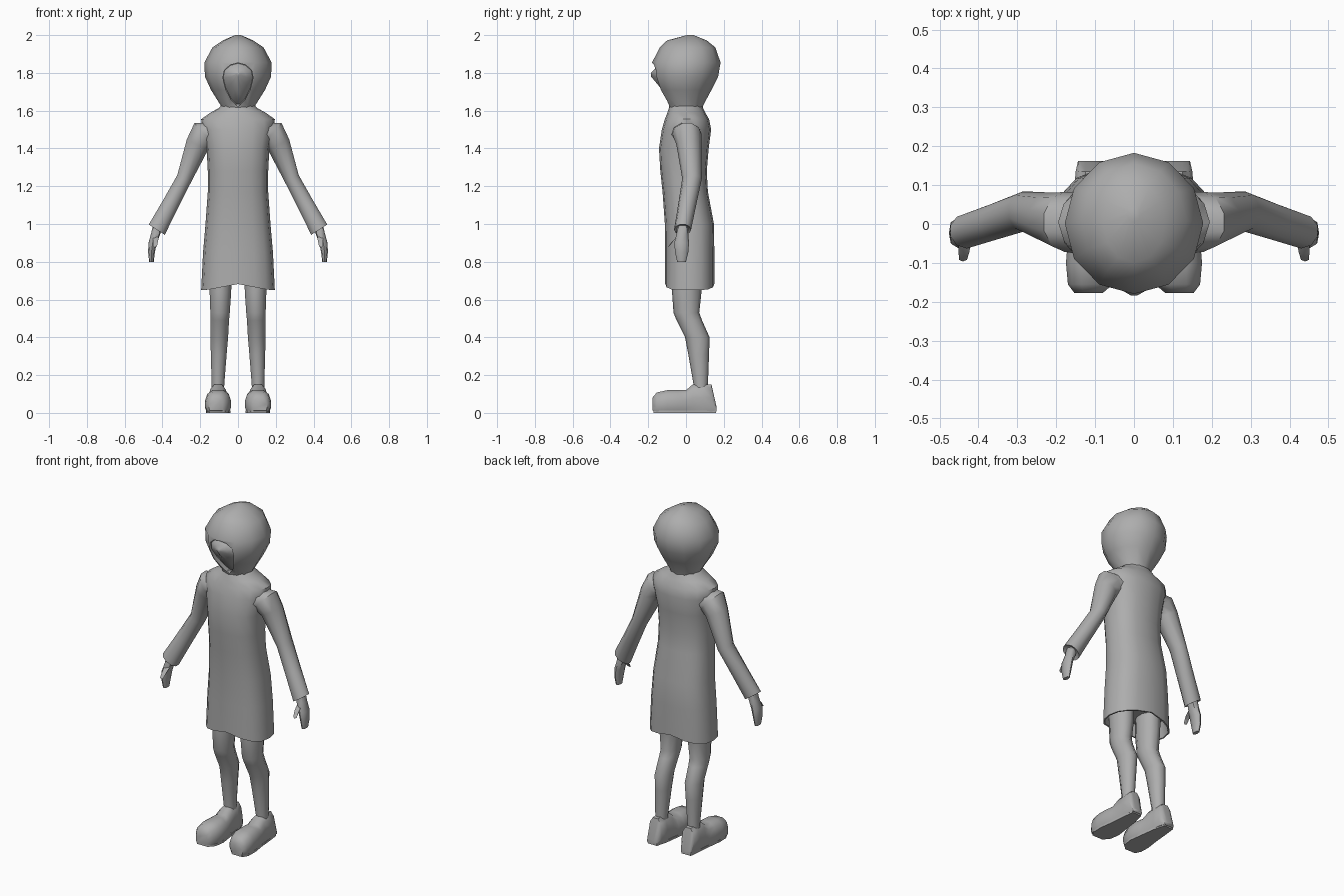
import bpy, bmesh, math
from mathutils import Vector as V

if "Cube" in bpy.data.objects:
    bpy.data.objects.remove(bpy.data.objects["Cube"])

grey = bpy.data.materials.new("plain grey")
grey.diffuse_color = (0.42, 0.42, 0.42, 1)
grey.use_nodes = True
grey.node_tree.nodes["Principled BSDF"].inputs["Base Color"].default_value = grey.diffuse_color


def finish(name, bm, mirror=False):
    bmesh.ops.recalc_face_normals(bm, faces=bm.faces)
    me = bpy.data.meshes.new(name)
    bm.to_mesh(me)
    bm.free()
    me.materials.append(grey)
    ob = bpy.data.objects.new(name, me)
    bpy.context.collection.objects.link(ob)
    if mirror:
        ob.modifiers.new("Mirror", 'MIRROR')
    return ob


def smooth(ob, angle=50):
    bpy.ops.object.select_all(action='DESELECT')
    bpy.context.view_layer.objects.active = ob
    ob.select_set(True)
    bpy.ops.object.shade_smooth_by_angle(angle=math.radians(angle))


def skin(name, rings, mirror=False):
    """Join rings of points into a closed tube."""
    bm = bmesh.new()
    loops = [[bm.verts.new(p) for p in r] for r in rings]
    n = len(loops[0])
    for a, b in zip(loops, loops[1:]):
        for i in range(n):
            j = (i + 1) % n
            bm.faces.new((a[i], a[j], b[j], b[i]))
    bm.faces.new(loops[0])
    bm.faces.new(loops[-1])
    return finish(name, bm, mirror)


def oval(c, u, v, n=8, power=2.0):
    """Oval (or squarer, for power > 2) around c, spanned by u and v."""
    pts = []
    for i in range(n):
        a = 2 * math.pi * i / n
        s, k = math.sin(a), math.cos(a)
        s = math.copysign(abs(s) ** (2 / power), s)
        k = math.copysign(abs(k) ** (2 / power), k)
        pts.append(V(c) + V(u) * s + V(v) * k)
    return pts


def level(z, rx, front, back, cx=0, n=12, power=2.0):
    """Horizontal oval from its half width and its front and back."""
    return oval((cx, (front + back) / 2, z), (rx, 0, 0),
                (0, (back - front) / 2, 0), n, power)


# hooded head
head = skin("hooded_head", [level(*r) for r in [
    (1.60, .085, -.085, .085), (1.63, .093, -.093, .092),
    (1.71, .143, -.15, .135), (1.78, .175, -.178, .17),
    (1.855, .178, -.18, .183), (1.935, .135, -.138, .155),
    (1.972, .08, -.10, .11), (2.0, .015, .005, .04)]])


# face opening: a teardrop cut into the hood
def front_y(z):
    return -.18 + .56 * max(0, 1.79 - z)


half = [(.04, 1.842), (.072, 1.815), (.08, 1.775), (.066, 1.715), (.035, 1.655)]
outline = [(0, 1.853)] + half + [(0, 1.62)] + [(-x, z) for x, z in half[::-1]]


def tear(scale, depth):
    pts = []
    for x, z in outline:
        z = 1.78 + (z - 1.78) * scale
        pts.append(V((x * scale, front_y(z) + depth, z)))
    return pts


cutter = skin("opening_cutter", [[V((p.x, -.3, p.z)) for p in tear(1, 0)], tear(1, .035)])
cutter.hide_render = True
cut = head.modifiers.new("Opening", 'BOOLEAN')
cut.object = cutter
cut.operation = 'DIFFERENCE'
cut.solver = 'EXACT'
bpy.context.view_layer.objects.active = head
bpy.ops.object.modifier_apply(modifier=cut.name)
bpy.data.objects.remove(cutter)

# face with a pointed nose set into the opening
nose = [V((x * .1, -.184, 1.795 + (z - 1.78) * .1)) for x, z in outline]
face = skin("face", [tear(.99, .04), tear(.93, .026), tear(.55, .014), nose])


# coat, with the hem raised at the middle and a hollow underside
def hem(shrink):
    ring = level(.65, .195 - shrink, -.11 + shrink, .15 - shrink, 0, 16, 2.5)
    for p in ring:
        p.z += .032 * max(0, 1 - abs(p.x) / .17)
    return ring


coat_rings = [level(.74, .17, -.09, .13, 0, 16, 2.5), hem(.008), hem(0)]
coat_rings += [level(z, rx, f, b, 0, 16, pw) for z, rx, f, b, pw in [
    (.85, .185, -.11, .15, 2.5), (1.0, .172, -.112, .148, 2.5),
    (1.17, .16, -.124, .116, 2.4), (1.28, .16, -.136, .11, 2.4),
    (1.40, .166, -.143, .12, 2.4), (1.50, .19, -.128, .133, 2.2),
    (1.555, .195, -.112, .122, 2.1), (1.59, .145, -.098, .102, 2),
    (1.615, .10, -.09, .09, 2), (1.635, .082, -.08, .08, 2)]]
coat = skin("coat", coat_rings)

# sleeves: centre x, y, z, half width across, half depth, lean of the section
sleeve_rings = []
for x, y, z, w, d, lean in [
        (.10, 0, 1.47, .085, .085, 55), (.178, .005, 1.475, .083, .077, 48),
        (.215, .015, 1.42, .066, .066, 28), (.285, .032, 1.24, .043, .052, 27),
        (.36, .006, 1.10, .047, .048, 30), (.43, -.018, .97, .053, .045, 33),
        (.427, -.018, .978, .038, .032, 33)]:
    t = math.radians(lean)
    sleeve_rings.append(oval((x, y, z), (w * math.cos(t), 0, w * math.sin(t)), (0, d, 0), 10))
sleeve = skin("sleeve", sleeve_rings, True)

# hands and thumbs
hand = skin("hand", [level(z, w, f, b, x, 8, 2.4) for z, w, f, b, x in [
    (1.0, .024, -.045, .01, .425), (.95, .025, -.05, .012, .435),
    (.90, .022, -.062, .016, .452), (.85, .018, -.058, .012, .458),
    (.80, .012, -.047, .0, .458)]], True)
thumb = skin("thumb", [oval(c, (r, 0, 0), (0, r * .7, r * .7), 6) for c, r in [
    ((.435, -.035, .94), .018), ((.437, -.066, .915), .016), ((.44, -.088, .885), .012)]], True)

# legs
leg = skin("leg", [level(z, w, f, b, x, 10) for z, w, f, b, x in [
    (.76, .062, -.075, .085, .093), (.64, .06, -.074, .082, .093),
    (.53, .054, -.066, .07, .095), (.49, .052, -.05, .085, .097),
    (.40, .049, -.005, .125, .099), (.31, .044, .012, .122, .102),
    (.15, .035, .04, .116, .106), (.10, .034, .04, .116, .106)]], True)

# shoes: arched sections from toe to heel on a flat sole
arch = [(-.88, 0), (-1, .18), (-1, .5), (-.82, .82), (-.4, 1),
        (.4, 1), (.82, .82), (1, .5), (1, .18), (.88, 0)]
shoe = skin("shoe", [[V((cx + w * u, y, base + (h - base) * v)) for u, v in arch]
                     for y, cx, w, base, h in [
    (-.178, .117, .036, .012, .08), (-.155, .112, .058, .008, .108),
    (-.10, .106, .069, .008, .12), (-.04, .104, .066, .008, .122),
    (.0, .105, .058, .008, .12), (.035, .106, .05, .008, .15),
    (.09, .107, .047, .008, .153), (.135, .108, .042, .008, .15),
    (.162, .112, .032, .008, .03)]], True)

# thin soles
rows = [(-.172, .115, .035), (-.14, .109, .058), (-.08, .105, .064),
        (.0, .105, .053), (.09, .107, .043), (.158, .112, .03)]
edge = [(cx + w, y) for y, cx, w in rows] + [(cx - w, y) for y, cx, w in rows[::-1]]
sole = skin("sole", [[V((x, y, z)) for x, y in edge] for z in (0, .012)], True)

for ob in (head, face, coat, sleeve, hand, thumb, leg, shoe, sole):
    smooth(ob)
